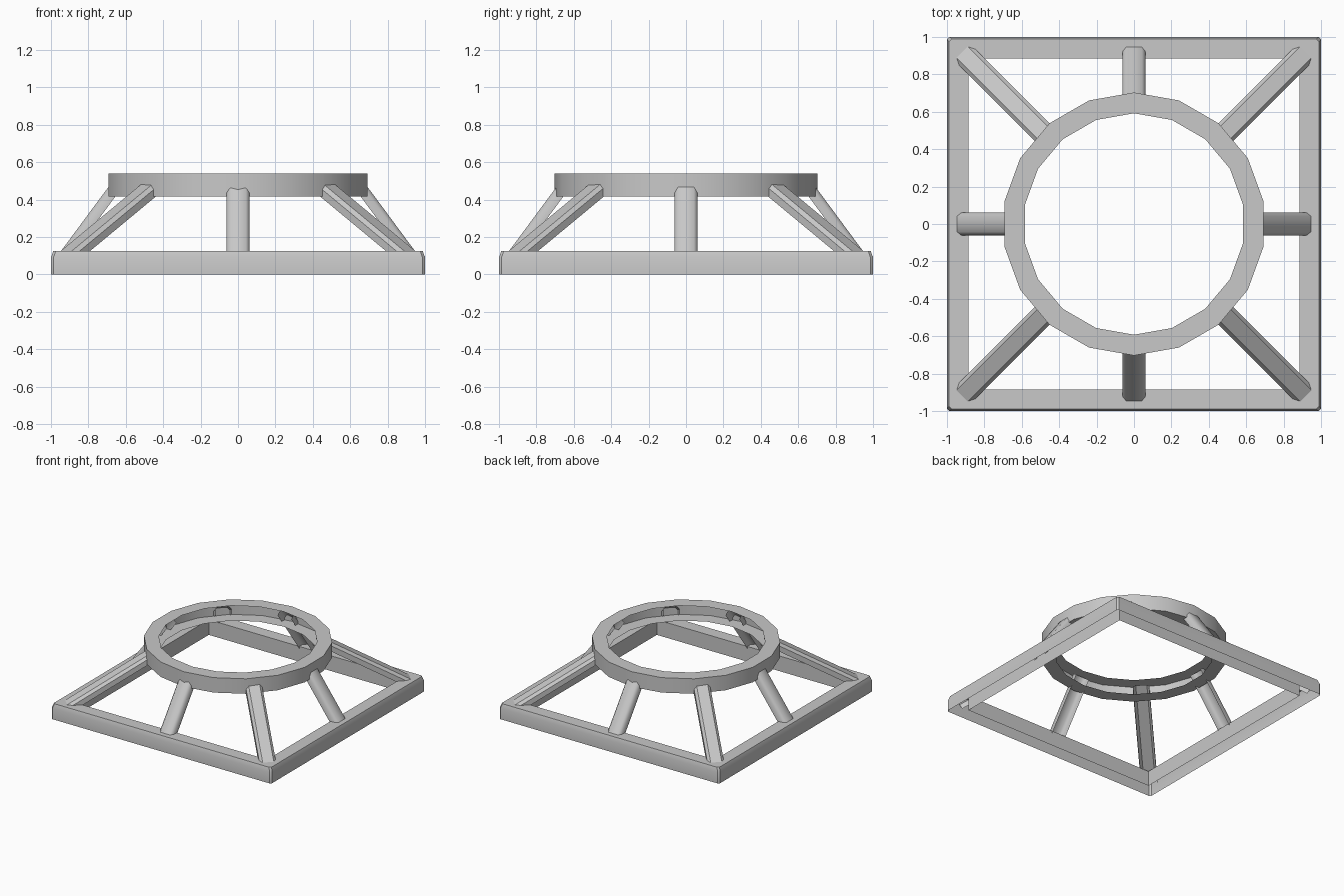
import bpy
import bmesh
from math import pi, sin, cos, radians, sqrt
from mathutils import Matrix, Vector

old = bpy.data.objects.get("Cube")
if old:
    bpy.data.objects.remove(old, do_unlink=True)

grey = bpy.data.materials.new("plain_grey")
grey.use_nodes = True
colour = (0.58, 0.58, 0.58, 1)
grey.diffuse_color = colour
grey.node_tree.nodes["Principled BSDF"].inputs["Base Color"].default_value = colour


def finish(bm, name, angle):
    """Turn a bmesh into a shaded object with the grey material."""
    mesh = bpy.data.meshes.new(name)
    bm.to_mesh(mesh)
    bm.free()
    mesh.materials.append(grey)
    obj = bpy.data.objects.new(name, mesh)
    bpy.context.collection.objects.link(obj)
    bpy.ops.object.select_all(action='DESELECT')
    obj.select_set(True)
    bpy.context.view_layer.objects.active = obj
    bpy.ops.object.shade_smooth_by_angle(angle=radians(angle))


def hoop(sides, start, section):
    """Polygonal hoop of sheet metal; section lists (radius, height) points."""
    bm = bmesh.new()
    loops = []
    for i in range(sides):
        a = start + 2 * pi * i / sides
        loops.append([bm.verts.new((r * cos(a), r * sin(a), z)) for r, z in section])
    for i in range(sides):
        a, b = loops[i], loops[(i + 1) % sides]
        for k in range(len(section) - 1):
            bm.faces.new((a[k], b[k], b[k + 1], a[k + 1]))
    return bm


# Square base frame: a channel open underneath, with softened outer corners
profile = [(1, 0), (1, 0.09), (0.988, 0.125), (0.885, 0.125), (0.885, 0)]
bm = hoop(4, pi / 4, [(r * sqrt(2), z) for r, z in profile])
corners = [e for e in bm.edges
           if all(v.co.xy.length > 1.35 for v in e.verts)
           and (e.verts[0].co.xy - e.verts[1].co.xy).length < 0.1]
bmesh.ops.bevel(bm, geom=corners, offset=0.013, segments=1, affect='EDGES')
finish(bm, "base_frame", 30)

# Raised round ring: a channel open towards the middle
finish(hoop(18, pi / 2, [(0.592, 0.417), (0.703, 0.417), (0.703, 0.54), (0.592, 0.54)]),
       "top_ring", 30)


def strut(name, turn, foot, head, angle):
    """Channel open underneath; foot and head are (radius, height) on its back."""
    foot, head = (Vector((p[0], 0, p[1])) for p in (foot, head))
    axis = (head - foot).normalized()
    side = Vector((0, 1, 0))
    under = axis.cross(side)
    if under.z > 0:
        under = -under
    half, depth, cut = 0.062, 0.06, 0.02
    section = [(-half, depth), (-half, cut), (cut - half, 0),
               (half - cut, 0), (half, cut), (half, depth)]
    bm = bmesh.new()
    ends = [[bm.verts.new(end + side * s + under * d) for s, d in section]
            for end in (foot, head)]
    for k in range(len(section) - 1):
        bm.faces.new((ends[0][k], ends[0][k + 1], ends[1][k + 1], ends[1][k]))
    bm.normal_update()
    if sum(f.normal.dot(under) for f in bm.faces) > 0:
        bmesh.ops.reverse_faces(bm, faces=bm.faces)
    bm.transform(Matrix.Rotation(turn, 4, 'Z'))
    finish(bm, name, angle)


# Steep struts at the middle of each side, shallow ones at the corners
for i, spot in enumerate(("left", "back", "right", "front")):
    strut(spot + "_strut", i * pi / 2, (0.972, 0.09), (0.65, 0.525), 50)
for i, spot in enumerate(("back_left", "back_right", "front_right", "front_left")):
    strut(spot + "_corner_strut", pi / 4 + i * pi / 2, (1.335, 0.104), (0.63, 0.517), 30)
